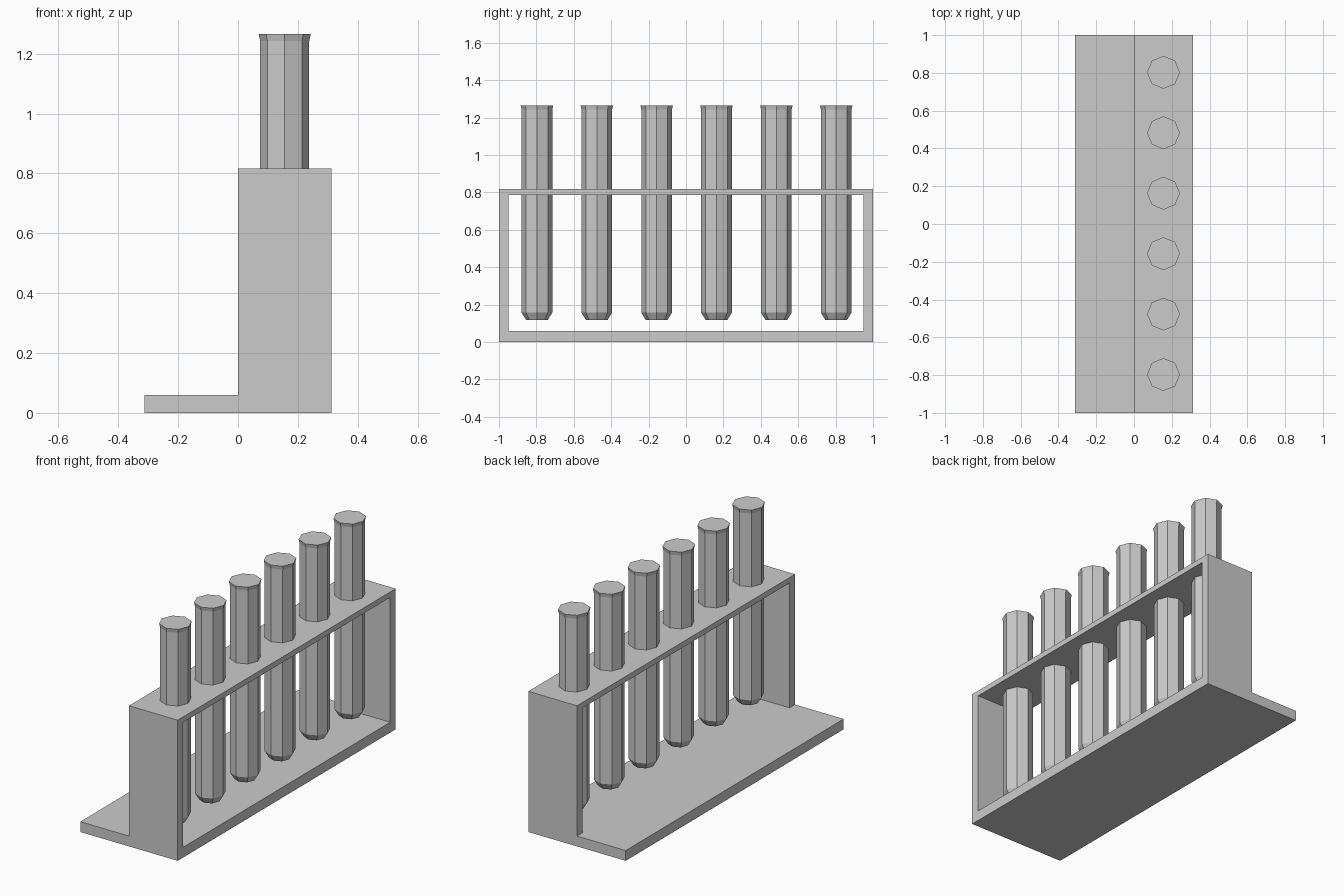
import bpy
import bmesh
import math

cube = bpy.data.objects.get("Cube")
if cube:
    bpy.data.objects.remove(cube, do_unlink=True)

# One plain grey for the whole model
grey = bpy.data.materials.new("plain_grey")
grey.use_nodes = True
colour = (0.6, 0.6, 0.6, 1)
grey.diffuse_color = colour
grey.node_tree.nodes["Principled BSDF"].inputs["Base Color"].default_value = colour


def finish(name, bm):
    bmesh.ops.recalc_face_normals(bm, faces=bm.faces[:])
    mesh = bpy.data.meshes.new(name)
    bm.to_mesh(mesh)
    bm.free()
    mesh.materials.append(grey)
    obj = bpy.data.objects.new(name, mesh)
    bpy.context.collection.objects.link(obj)
    return obj


def box(name, x, y, z):
    bm = bmesh.new()
    bmesh.ops.create_cube(bm, size=1)
    for v in bm.verts:
        v.co = [lo + (c + 0.5) * (hi - lo) for c, (lo, hi) in zip(v.co, (x, y, z))]
    return finish(name, bm)


def tube(name, x, y, profile, sides=8):
    """Closed faceted tube from (radius, height) pairs."""
    bm = bmesh.new()
    rings = []
    for r, z in profile:
        angles = [math.tau * i / sides for i in range(sides)]
        rings.append([bm.verts.new((x + r * math.cos(a), y + r * math.sin(a), z))
                      for a in angles])
    for low, high in zip(rings, rings[1:]):
        for i in range(sides):
            j = (i + 1) % sides
            bm.faces.new((low[i], low[j], high[j], high[i]))
    bm.faces.new(rings[0])
    bm.faces.new(rings[-1])
    return finish(name, bm)


# Rack: wide base, two end panels and a thin top shelf
half_width, base_top, height, wall = 0.313, 0.06, 0.817, 0.05
box("base", (-half_width, half_width), (-1, 1), (0, base_top))
for name, y in (("front_panel", (-1, wall - 1)), ("back_panel", (1 - wall, 1))):
    box(name, (0, half_width), y, (base_top, height))
box("top_shelf", (0, half_width), (wall - 1, 1 - wall), (0.785, height))

# Six tubes with a tapered bottom and a flared rim
profile = [(0.058, 0.118), (0.082, 0.157), (0.082, 1.243), (0.087, 1.265)]
for n in range(6):
    tube(f"tube_{n + 1}", 0.156, 0.003 + 0.32 * (n - 2.5), profile)
